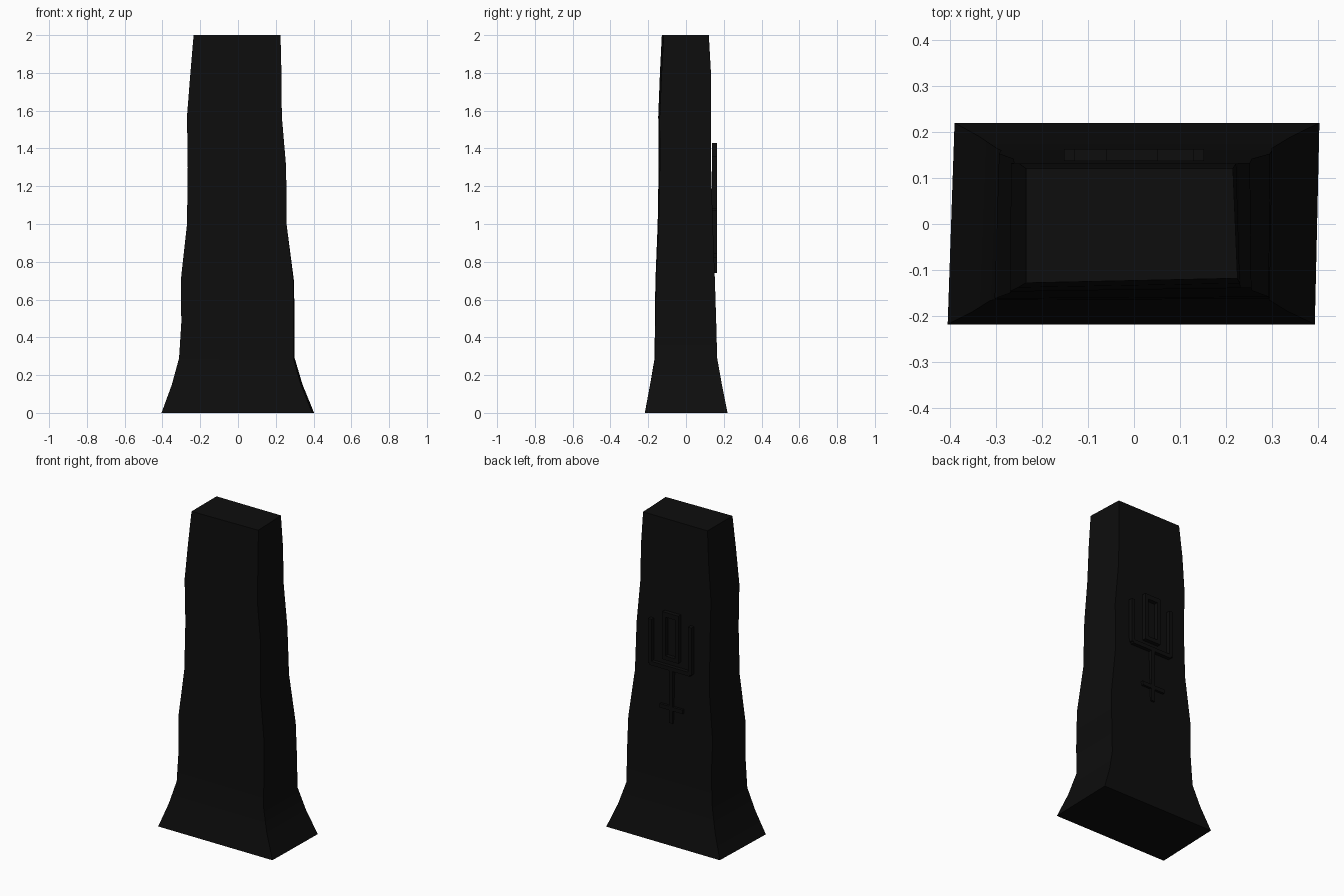
import bpy
import bmesh
import math

if "Cube" in bpy.data.objects:
    bpy.data.objects.remove(bpy.data.objects["Cube"], do_unlink=True)

COLOUR = (0.004, 0.004, 0.004, 1)
stone = bpy.data.materials.new("black stone")
stone.use_nodes = True
stone.diffuse_color = COLOUR
stone.node_tree.nodes["Principled BSDF"].inputs["Base Color"].default_value = COLOUR


def add_object(name, bm):
    bmesh.ops.recalc_face_normals(bm, faces=bm.faces)
    mesh = bpy.data.meshes.new(name)
    bm.to_mesh(mesh)
    bm.free()
    mesh.materials.append(stone)
    obj = bpy.data.objects.new(name, mesh)
    bpy.context.collection.objects.link(obj)
    return obj


# Monolith sections: height, right edge, left edge, front, back
SECTIONS = [
    (0, -.405, .403, -.218, .22),
    (.15, -.35, .343, -.19, .19),
    (.29, -.312, .303, -.166, .165),
    (.48, -.3, .305, -.165, .16),
    (.7, -.303, .303, -.162, .153),
    (1, -.27, .267, -.15, .142),
    (1.3, -.266, .265, -.145, .133),
    (1.57, -.27, .242, -.147, .132),
    (1.8, -.252, .24, -.138, .132),
    (2, -.235, .235, -.128, .121),
]

# Slightly skewed stone slab with a flared foot
bm = bmesh.new()
rings = []
for z, x0, x1, y0, y1 in SECTIONS:
    t = z / 2
    corners = [(x0, y0), (x1 - .01, y0 + .01 * t),
               (x1 - .02 * t, y1), (x0 + .015 * (1 - t), y1)]
    rings.append([bm.verts.new((x, y, z)) for x, y in corners])
for low, high in zip(rings, rings[1:]):
    for i in range(4):
        j = (i + 1) % 4
        bm.faces.new((low[i], low[j], high[j], high[i]))
bm.faces.new(rings[0][::-1])
bm.faces.new(rings[-1])
slab = add_object("stone_slab", bm)

# Geometric relief on the back: x range and z range of each raised strip
STRIPS = {
    "frame_left": (.128, .152, 1.08, 1.36),
    "frame_right": (-.152, -.128, 1.08, 1.38),
    "frame_base": (-.14, .14, 1.07, 1.095),
    "inner_left": (.03, .052, 1.13, 1.4),
    "inner_right": (-.06, -.038, 1.13, 1.4),
    "inner_top": (-.06, .052, 1.4, 1.43),
    "inner_base": (-.06, .052, 1.13, 1.155),
    "stem": (-.02, .005, .74, 1.07),
    "cross_strip": (-.09, .07, .82, .845),
}
for name, (x0, x1, z0, z1) in STRIPS.items():
    bm = bmesh.new()
    bmesh.ops.create_cube(bm, size=1)
    for v in bm.verts:
        v.co.x = x1 if v.co.x > 0 else x0
        v.co.y = .163 if v.co.y > 0 else .137
        v.co.z = z1 if v.co.z > 0 else z0
    add_object("relief_" + name, bm)

# Soft side bands with crisp corners
bpy.ops.object.select_all(action='DESELECT')
slab.select_set(True)
bpy.context.view_layer.objects.active = slab
bpy.ops.object.shade_smooth_by_angle(angle=math.radians(30))
